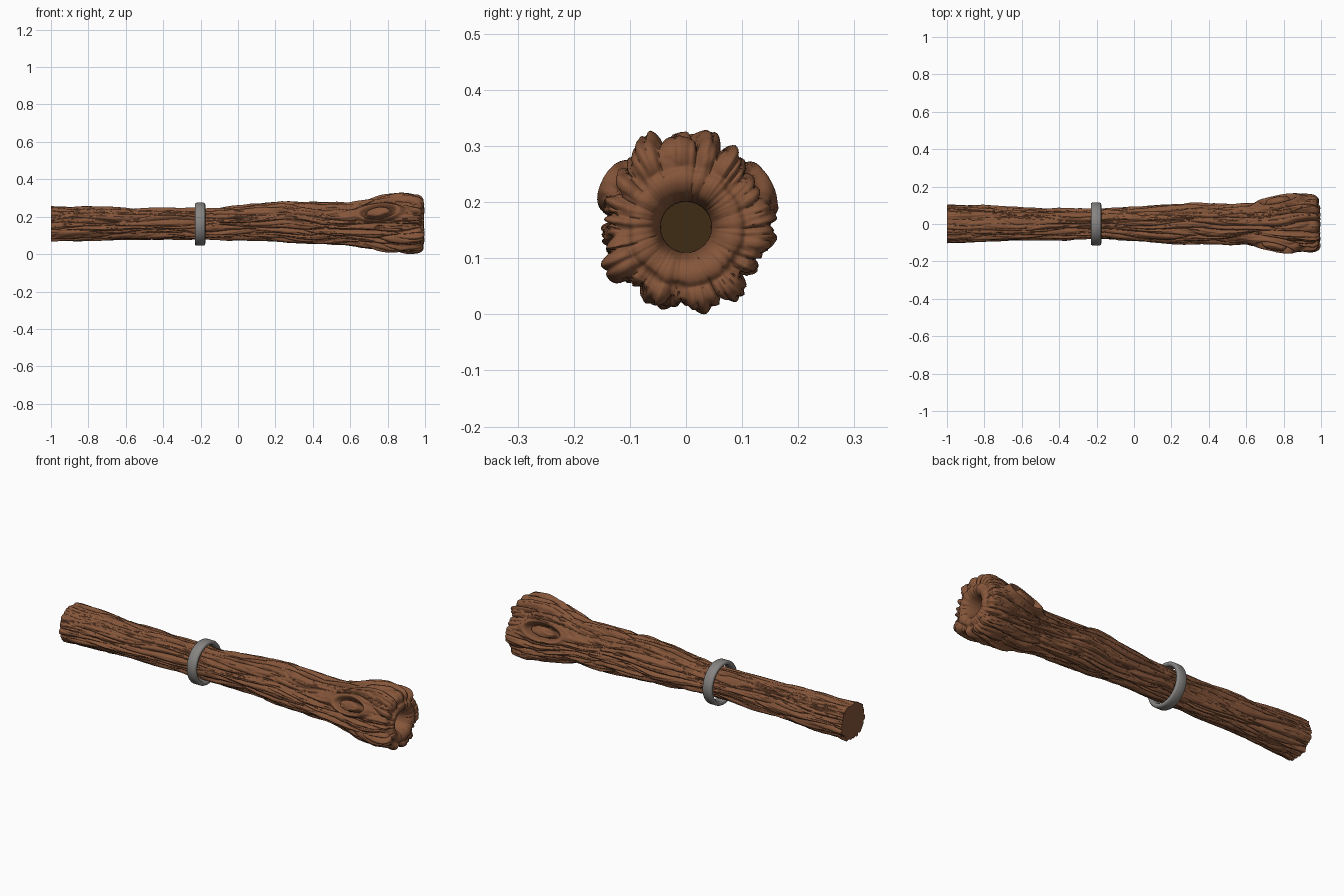
import bpy, bmesh, math
from mathutils import Vector, noise

if "Cube" in bpy.data.objects:
    bpy.data.objects.remove(bpy.data.objects["Cube"])


def material(name, rgb):
    m = bpy.data.materials.new(name)
    m.diffuse_color = (*rgb, 1)
    m.use_nodes = True
    m.node_tree.nodes["Principled BSDF"].inputs["Base Color"].default_value = m.diffuse_color
    return m


BARK = material("bark brown", (0.235, 0.092, 0.042))
DARK = material("hollow dark brown", (0.047, 0.025, 0.007))
GREY = material("band grey", (0.24, 0.23, 0.22))

# Log profile: x, mean radius, centre height, bark depth (runs over the lip into the hollow)
PROFILE = [(-1, .099, .163, .024), (-.8, .093, .163, .023), (-.6, .087, .163, .021),
           (-.4, .083, .162, .02), (-.2, .081, .161, .02), (0, .089, .166, .023),
           (.15, .098, .169, .026), (.3, .108, .17, .03), (.45, .108, .163, .03),
           (.6, .110, .158, .032), (.7, .126, .158, .036), (.8, .145, .160, .043),
           (.88, .152, .161, .046), (.94, .150, .161, .046), (.967, .146, .160, .043),
           (.982, .134, .158, .036), (.985, .120, .157, .028), (.984, .107, .155, .016),
           (.993, .096, .155, .009), (.994, .080, .155, .007), (.983, .062, .155, .005),
           (.960, .052, .155, .002), (.92, .046, .155, 0), (.87, .045, .155, 0)]
KNOTS = [(0.75, math.pi - 0.5), (0.77, 0.45)]
SEGS = 256


def sample_profile():
    """Catmull-Rom samples of the profile, evenly spaced along its length."""
    pts = [Vector(p) for p in PROFILE]
    out = []
    for i in range(len(pts) - 1):
        a, b = pts[max(i - 1, 0)], pts[i]
        c, d = pts[i + 1], pts[min(i + 2, len(pts) - 1)]
        n = max(4, int(math.hypot(c[0] - b[0], c[1] - b[1]) / 0.0052))
        for k in range(n):
            t = k / n
            out.append(0.5 * (2 * b + (c - a) * t + (2 * a - 5 * b + 4 * c - d) * t * t
                              + (3 * b - a - 3 * c + d) * t ** 3))
    out.append(pts[-1])
    return out


def plates(x, th, k, fx, seed):
    """Rounded bark plates separated by sharp creases, stretched along the log."""
    d = noise.voronoi(Vector((x * fx + seed, math.cos(th) * k, math.sin(th) * k)))[0]
    return min(1.0, math.sqrt(max(0, d[1] - d[0]) * 1.7))


def bark_height(x, th, r):
    # distance to each knot, with the grain bending round it
    knot_d, warp = 9, 0
    kv = ku = 0
    for kx, kt in KNOTS:
        dt = (th - kt + math.pi) % (2 * math.pi) - math.pi
        u, v = (x - kx) / 0.115, dt * r / 0.044
        d = math.hypot(u, v) + 0.12 * abs(u)
        if d < knot_d:
            knot_d, ku, kv = d, u, v
        warp -= 0.22 * math.tanh(v * 2) * math.exp(-d * d / 3)
    c, s = math.cos(th), math.sin(th)
    w = th + warp + 0.28 * noise.noise(Vector((x * 3.5, c * 1.3, s * 1.3)))
    h = 0.72 * plates(x, w, 2.7, 2.6, 3.1) + 0.28 * plates(x, w, 5.5, 5.0, 9.7)
    h += 0.35 * noise.noise(Vector((x * 3 + 20, c * 1.6, s * 1.6)))
    h += 0.08 * noise.noise(Vector((x * 18, c * 9, s * 9)))
    h -= 0.62
    # knot: domed heart, deep groove, raised rim
    if knot_d < 1.5 and r > 0.1 and x < 0.95:
        dome = 0.45 - 0.5 * knot_d ** 2 + 0.12 * noise.noise(Vector((ku * 3, kv * 5, 1)))
        k = dome - 0.75 * math.exp(-((knot_d - 0.74) / 0.12) ** 2) if knot_d < 0.74 else \
            0.42 - 1.1 * math.exp(-((knot_d - 0.74) / 0.16) ** 2)
        f = min(1, max(0, (1.5 - knot_d) / 0.5))
        f = f * f * (3 - 2 * f)
        h += (k - h) * f
    return h


def finish(bm, name, mats, angle):
    bmesh.ops.recalc_face_normals(bm, faces=bm.faces)
    me = bpy.data.meshes.new(name)
    bm.to_mesh(me)
    bm.free()
    for m in mats:
        me.materials.append(m)
    ob = bpy.data.objects.new(name, me)
    bpy.context.collection.objects.link(ob)
    bpy.ops.object.select_all(action='DESELECT')
    ob.select_set(True)
    bpy.context.view_layer.objects.active = ob
    bpy.ops.object.shade_smooth_by_angle(angle=math.radians(angle))
    return ob


def bridge(bm, a, b):
    n = len(a)
    for j in range(n):
        bm.faces.new((a[j], a[(j + 1) % n], b[(j + 1) % n], b[j]))


# Bark-covered log with a hollow end
bm = bmesh.new()
rows = []
samples = sample_profile()
travel = -1.0
for i, (x, r, cz, amp) in enumerate(samples):
    p, q = samples[max(i - 1, 0)], samples[min(i + 1, len(samples) - 1)]
    tan = Vector((q[0] - p[0], q[1] - p[1])).normalized()
    nx, nr = (-tan.y, tan.x) if x > -0.9 else (0, 1)
    if i:
        travel += 0.6 * math.hypot(x - p[0], r - p[1]) if x > 0.95 else x - p[0]
    row = []
    for j in range(SEGS):
        th = 2 * math.pi * j / SEGS
        h = amp * bark_height(travel, th, r) if amp > 0 else 0
        rr = r + nr * h
        row.append(bm.verts.new((x + nx * h, rr * math.cos(th), cz + rr * math.sin(th))))
    rows.append(row)
for a, b in zip(rows, rows[1:]):
    bridge(bm, a, b)
bm.faces.new(rows[0])               # flat cut end
floor = bm.faces.new(rows[-1])      # dark floor of the hollow
floor.material_index = 1
low = min(v.co.z for v in bm.verts)
for v in bm.verts:
    v.co.z -= low
    v.co.x = min(v.co.x, 1.0)
finish(bm, "hollow_log", [BARK, DARK], 70)

# Rounded metal band
bm = bmesh.new()
section = [(-.020, .093), (.020, .093), (.026, .097), (.028, .104), (.026, .111),
           (.019, .115), (-.019, .115), (-.026, .111), (-.028, .104), (-.026, .097)]
loops = [[bm.verts.new((-.203 + dx, r * math.cos(2 * math.pi * j / 64),
                        .160 + r * math.sin(2 * math.pi * j / 64))) for j in range(64)]
         for dx, r in section]
for i in range(len(loops)):
    bridge(bm, loops[i], loops[(i + 1) % len(loops)])
finish(bm, "metal_band", [GREY], 50)
